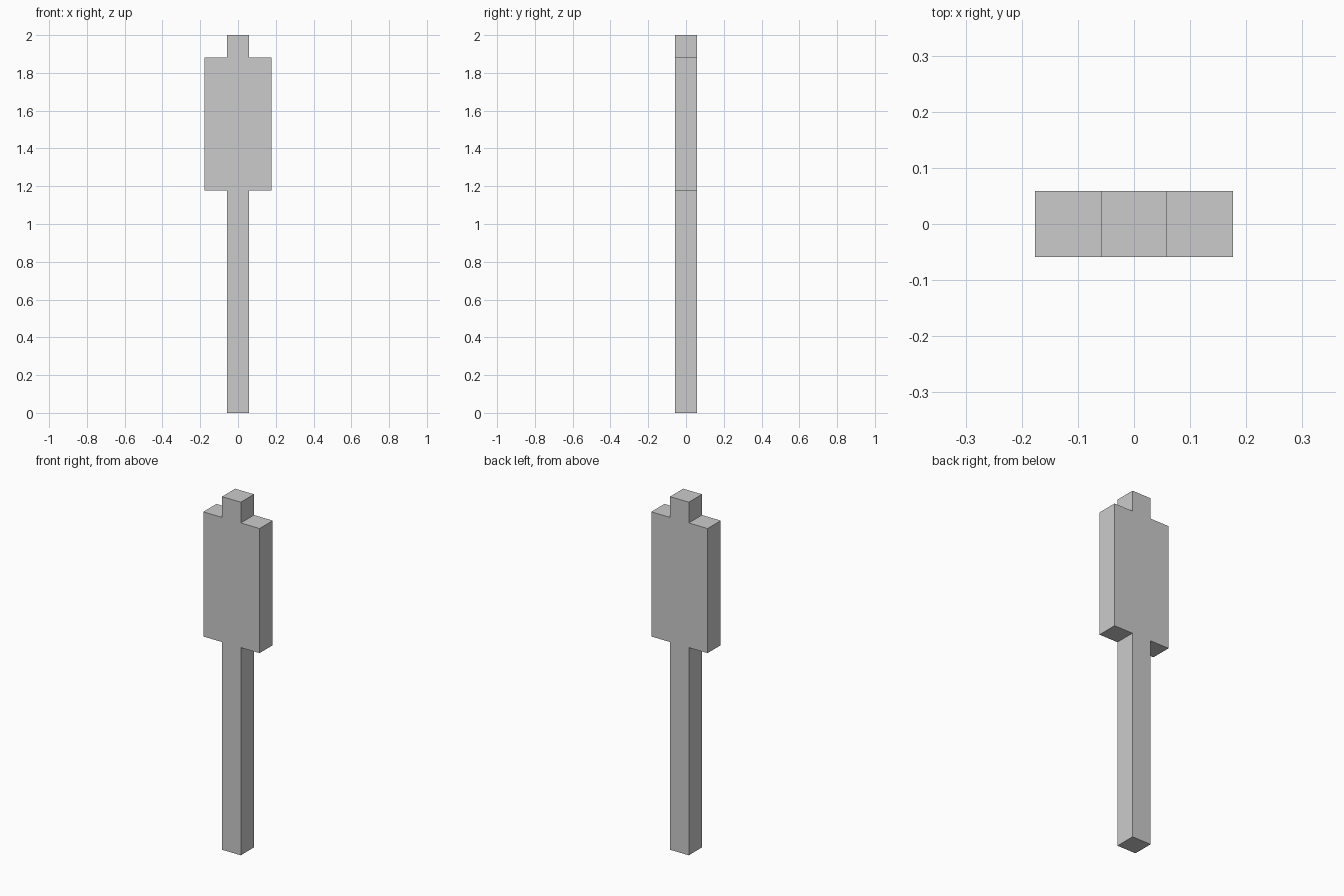
import bpy, bmesh

if "Cube" in bpy.data.objects:
    bpy.data.objects.remove(bpy.data.objects["Cube"])

U = 2 / 17                    # one block; the model is 17 blocks tall
POST, BOARD = U / 2, 1.5 * U  # half widths of the post and the wide board
DEPTH = U

# Right half of the outline (x, z), mirrored to close the profile
right = [(POST, 0), (POST, 10 * U), (BOARD, 10 * U),
         (BOARD, 16 * U), (POST, 16 * U), (POST, 17 * U)]
outline = right + [(-x, z) for x, z in reversed(right)]

# Post and board are flush, so they form one extruded solid
bm = bmesh.new()
face = bm.faces.new([bm.verts.new((x, -DEPTH / 2, z)) for x, z in outline])
extruded = bmesh.ops.extrude_face_region(bm, geom=[face], use_keep_orig=True)
verts = [g for g in extruded["geom"] if isinstance(g, bmesh.types.BMVert)]
bmesh.ops.translate(bm, verts=verts, vec=(0, DEPTH, 0))
bmesh.ops.recalc_face_normals(bm, faces=bm.faces)

mesh = bpy.data.meshes.new("post_with_board")
bm.to_mesh(mesh)
bm.free()
bpy.context.collection.objects.link(bpy.data.objects.new("post_with_board", mesh))
